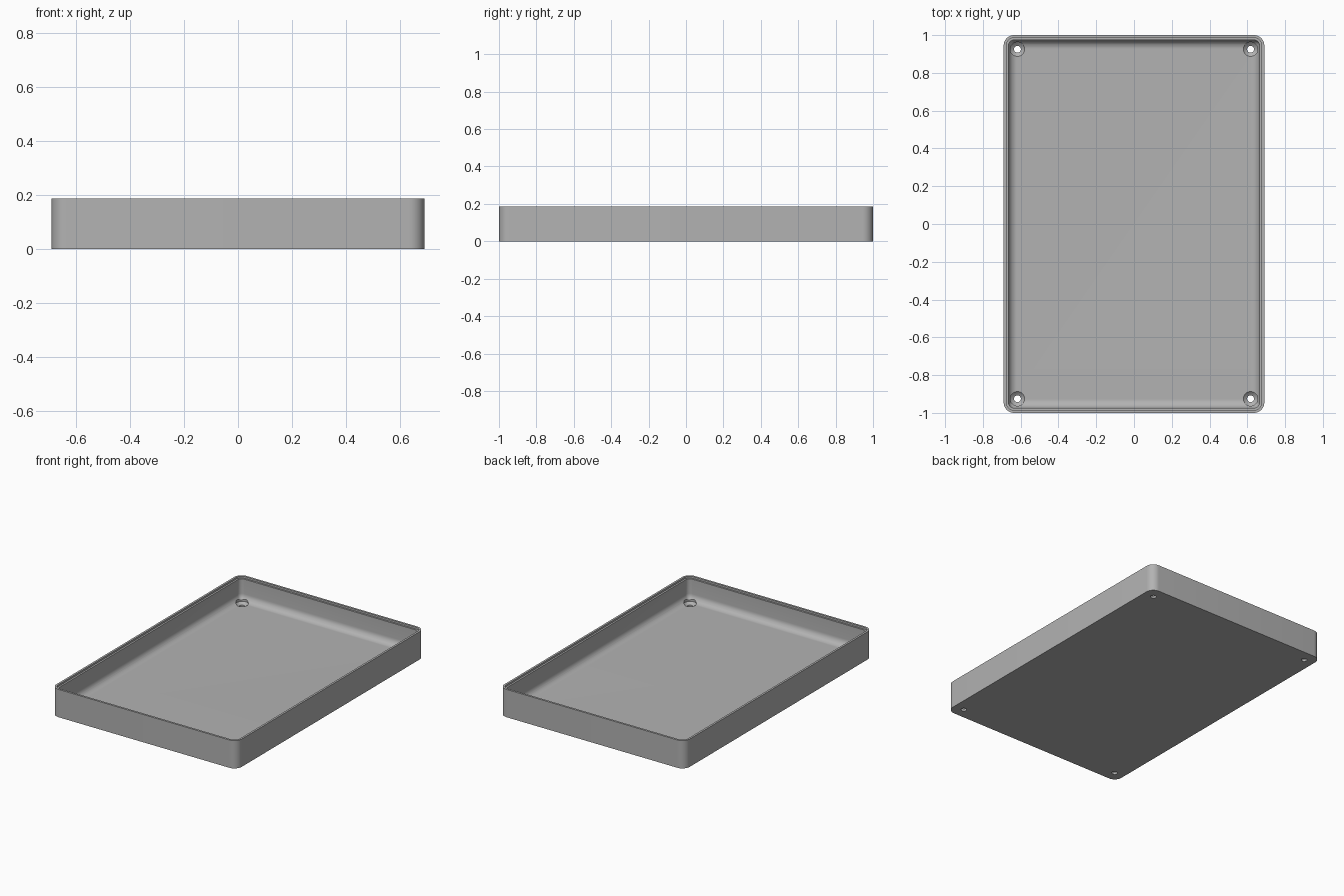
import bpy, bmesh, math

if "Cube" in bpy.data.objects:
    bpy.data.objects.remove(bpy.data.objects["Cube"])

W, D, H = 0.69, 1.0, 0.187      # half width, half depth, height
R = 0.055                       # outer corner radius
FLOOR, FIL, WALL = 0.032, 0.045, 0.026

grey = bpy.data.materials.new("plain grey")
grey.diffuse_color = (0.45, 0.45, 0.45, 1)
grey.use_nodes = True
grey.node_tree.nodes["Principled BSDF"].inputs["Base Color"].default_value = grey.diffuse_color


def rounded_rect(inset, z, seg=10):
    """Points of a rounded rectangle inset from the outer walls."""
    r = max(R - inset, 0.004)
    cx, cy = W - inset - r, D - inset - r
    pts = []
    for k, (sx, sy) in enumerate([(1, 1), (-1, 1), (-1, -1), (1, -1)]):
        for i in range(seg + 1):
            a = math.pi / 2 * (k + i / seg)
            pts.append((sx * cx + r * math.cos(a), sy * cy + r * math.sin(a), z))
    return pts


def loft(name, rings):
    """Skin closed rings of equal length and cap both ends."""
    bm = bmesh.new()
    loops = [[bm.verts.new(p) for p in ring] for ring in rings]
    n = len(loops[0])
    for a, b in zip(loops, loops[1:]):
        for i in range(n):
            j = (i + 1) % n
            bm.faces.new((a[i], a[j], b[j], b[i]))
    bm.faces.new(loops[0][::-1])
    bm.faces.new(loops[-1])
    bmesh.ops.recalc_face_normals(bm, faces=bm.faces)
    me = bpy.data.meshes.new(name)
    bm.to_mesh(me)
    bm.free()
    me.materials.append(grey)
    ob = bpy.data.objects.new(name, me)
    bpy.context.collection.objects.link(ob)
    return ob


# Tray: outer wall, stepped rim, inner wall, floor fillet
profile = [(0, 0), (0, H), (0.014, H), (0.014, H - 0.012), (WALL, H - 0.012)]
for i in range(9):
    a = math.pi / 2 * i / 8
    profile.append((WALL + FIL * (1 - math.cos(a)), FLOOR + FIL * (1 - math.sin(a))))
tray = loft("tray", [rounded_rect(i, z) for i, z in profile])

# Countersunk screw holes in the four corners
hole = [(0.018, -0.02), (0.018, 0.016), (0.028, 0.022), (0.038, FLOOR), (0.038, 0.09)]
cutters = []
for sx in (-1, 1):
    for sy in (-1, 1):
        rings = [[(sx * 0.617 + r * math.cos(t * math.pi / 16),
                   sy * 0.925 + r * math.sin(t * math.pi / 16), z) for t in range(32)]
                 for r, z in hole]
        c = loft("screw_hole_cutter", rings)
        m = tray.modifiers.new("screw hole", 'BOOLEAN')
        m.operation, m.solver, m.object = 'DIFFERENCE', 'EXACT', c
        cutters.append(c)

bpy.context.view_layer.objects.active = tray
tray.select_set(True)
for m in list(tray.modifiers):
    bpy.ops.object.modifier_apply(modifier=m.name)
for c in cutters:
    bpy.data.objects.remove(c)
bpy.ops.object.shade_smooth_by_angle(angle=math.radians(30))
